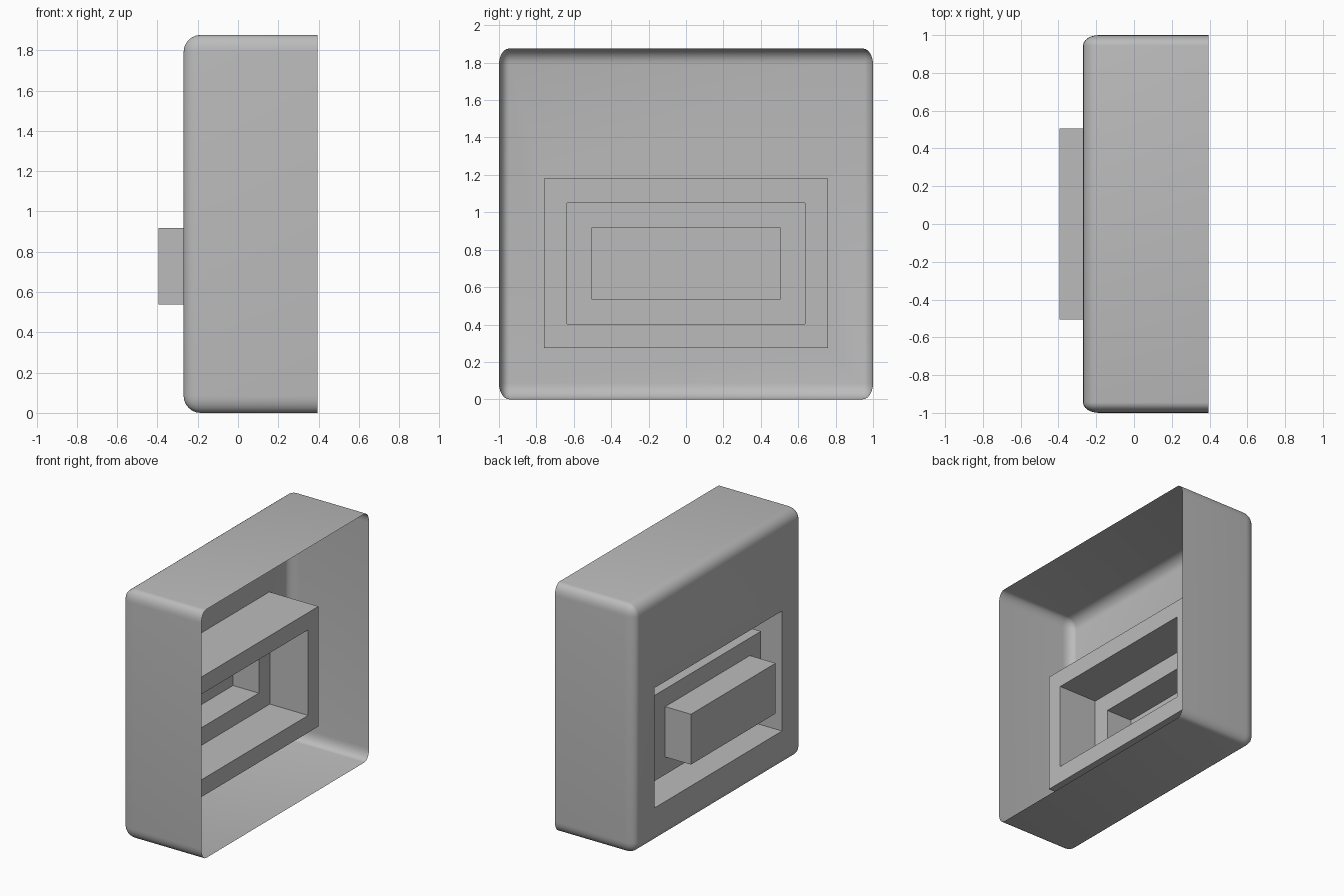
import bpy
import bmesh
from mathutils import Vector

cube = bpy.data.objects.get("Cube")
if cube:
    bpy.data.objects.remove(cube, do_unlink=True)

# Main sizes
HEIGHT = 1.876
MID = HEIGHT / 2
OPEN_X, WALL_X = 0.395, -0.27
PANEL_Z = 0.727
ROUND = 0.085          # edge rounding in x and z
SQUASH = 0.65          # the rounding is tighter across y

grey = bpy.data.materials.new("plain_grey")
grey.use_nodes = True
colour = (0.5, 0.5, 0.5, 1)
grey.diffuse_color = colour
grey.node_tree.nodes["Principled BSDF"].inputs["Base Color"].default_value = colour


def rect(bm, x, half_y, half_z, mid_z):
    """Four vertices of an upright rectangle at depth x."""
    signs = ((-1, -1), (1, -1), (1, 1), (-1, 1))
    return [bm.verts.new((x, a * half_y, mid_z + b * half_z)) for a, b in signs]


def bridge(bm, inner, outer):
    """Quads joining two matching rectangles."""
    for i in range(4):
        j = (i + 1) % 4
        bm.faces.new((outer[i], outer[j], inner[j], inner[i]))


def finish(bm, name):
    mesh = bpy.data.meshes.new(name)
    bm.to_mesh(mesh)
    bm.free()
    mesh.materials.append(grey)
    obj = bpy.data.objects.new(name, mesh)
    bpy.context.collection.objects.link(obj)
    bpy.ops.object.select_all(action='DESELECT')
    obj.select_set(True)
    bpy.context.view_layer.objects.active = obj
    bpy.ops.object.shade_smooth_by_angle(angle=0.6)
    return obj


# Rounded tray, open towards +x
bm = bmesh.new()
bmesh.ops.create_cube(bm, size=1)
for v in bm.verts:
    v.co = Vector((OPEN_X if v.co.x > 0 else WALL_X,
                   v.co.y * 2 / SQUASH, MID + v.co.z * HEIGHT))
bm.normal_update()
bmesh.ops.delete(bm, geom=[f for f in bm.faces if f.normal.x > 0.9], context='FACES_ONLY')
bmesh.ops.bevel(bm, geom=[e for e in bm.edges if not e.is_boundary], offset=ROUND,
                segments=6, profile=0.5, affect='EDGES', clamp_overlap=True)
for v in bm.verts:
    v.co.y *= SQUASH

# Rectangular opening in the closed wall
bm.normal_update()
wall = max((f for f in bm.faces if f.normal.x < -0.9), key=lambda f: f.calc_area())
corners = list(wall.verts)
bmesh.ops.delete(bm, geom=[wall], context='FACES_ONLY')
hole = rect(bm, WALL_X, 0.76, 0.453, PANEL_Z)
ordered = [min(corners, key=lambda c: (c.co - h.co).length) for h in hole]
bridge(bm, hole, ordered)
bmesh.ops.recalc_face_normals(bm, faces=bm.faces)
finish(bm, "tray_shell")

# Stepped recess with a raised centre block: (depth, half width, half height)
steps = ((WALL_X, 0.76, 0.453), (0.14, 0.76, 0.453), (0.14, 0.637, 0.323),
         (-0.18, 0.637, 0.323), (-0.18, 0.505, 0.19), (-0.395, 0.505, 0.19))
bm = bmesh.new()
loops = [rect(bm, x, y, z, PANEL_Z) for x, y, z in steps]
for outer, inner in zip(loops, loops[1:]):
    bridge(bm, outer, inner)
bm.faces.new(reversed(loops[-1]))
bm.normal_update()
finish(bm, "stepped_recess")
